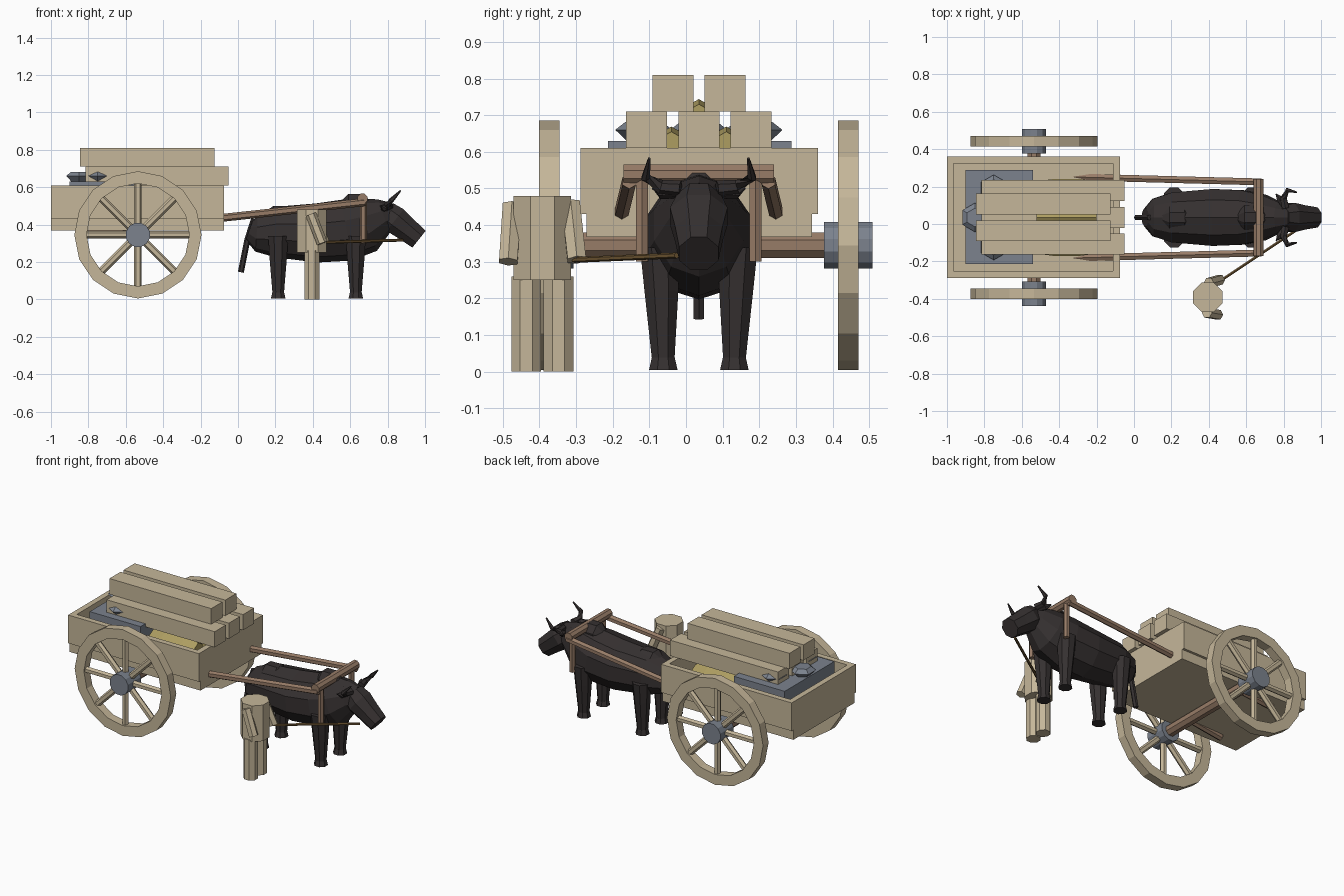
import bpy, bmesh, math
from mathutils import Vector

if "Cube" in bpy.data.objects:
    bpy.data.objects.remove(bpy.data.objects["Cube"], do_unlink=True)

CY = 0.035  # centre line of the cart and ox


def material(name, rgb):
    m = bpy.data.materials.new(name)
    m.use_nodes = True
    m.diffuse_color = (*rgb, 1)
    bsdf = next(n for n in m.node_tree.nodes if n.type == 'BSDF_PRINCIPLED')
    bsdf.inputs["Base Color"].default_value = (*rgb, 1)
    return m


PALE = material("pale_wood", (0.56, 0.47, 0.32))
BROWN = material("brown_wood", (0.31, 0.2, 0.135))
GREY = material("grey_metal", (0.2, 0.225, 0.27))
YELLOW = material("straw_yellow", (0.42, 0.34, 0.12))
HIDE = material("dark_hide", (0.036, 0.03, 0.03))
ROPE = material("rope_brown", (0.17, 0.1, 0.035))


def finish(name, bm, mat):
    bmesh.ops.recalc_face_normals(bm, faces=bm.faces)
    mesh = bpy.data.meshes.new(name)
    bm.to_mesh(mesh)
    bm.free()
    mesh.materials.append(mat)
    ob = bpy.data.objects.new(name, mesh)
    bpy.context.collection.objects.link(ob)
    return ob


def box(name, x, y, z, mat):
    """Box from (low, high) pairs."""
    bm = bmesh.new()
    bmesh.ops.create_cube(bm, size=1)
    for v in bm.verts:
        v.co = [(a + b) / 2 + c * (b - a) for (a, b), c in zip((x, y, z), v.co)]
    return finish(name, bm, mat)


def loft(name, points, radii, mat, sides=8, turn=0.5):
    """Closed tube through points; a radius is a number or (side, up)."""
    bm = bmesh.new()
    pts = [Vector(p) for p in points]
    rings = []
    for i, p in enumerate(pts):
        d = (pts[min(i + 1, len(pts) - 1)] - pts[max(i - 1, 0)]).normalized()
        ref = Vector((1, 0, 0)) if abs(d.y) > 0.8 else Vector((0, 1, 0))
        side = (ref - d * ref.dot(d)).normalized()
        up = d.cross(side)
        r = radii[i] if isinstance(radii, list) else radii
        ru, rv = r if isinstance(r, tuple) else (r, r)
        angles = [math.tau * (k + turn) / sides for k in range(sides)]
        rings.append([bm.verts.new(p + side * ru * math.cos(a) + up * rv * math.sin(a))
                      for a in angles])
    for a, b in zip(rings, rings[1:]):
        for k in range(sides):
            n = (k + 1) % sides
            bm.faces.new((a[k], a[n], b[n], b[k]))
    bm.faces.new(rings[0])
    bm.faces.new(rings[-1])
    return finish(name, bm, mat)


def wheel_rim(name, x, y, z, outer, inner, half, mat, n=16):
    bm = bmesh.new()
    loops = []
    for k in range(n):
        a = math.tau * k / n
        loops.append([bm.verts.new((x + r * math.cos(a), y + w, z + r * math.sin(a)))
                      for r, w in ((outer, -half), (outer, half), (inner, half), (inner, -half))])
    for k in range(n):
        a, b = loops[k], loops[(k + 1) % n]
        for j in range(4):
            m = (j + 1) % 4
            bm.faces.new((a[j], a[m], b[m], b[j]))
    return finish(name, bm, mat)


# Cart body: bed and four walls
X0, X1, Y0, Y1, T = -1.0, -0.075, -0.288, 0.36, 0.036
box("cart_bed", (X0, X1), (Y0 + 0.016, Y1 - 0.016), (0.368, 0.43), PALE)
WALL = (0.43, 0.61)
box("right_wall", (X0, X1), (Y0, Y0 + T), WALL, PALE)
box("left_wall", (X0, X1), (Y1 - T, Y1), WALL, PALE)
box("rear_wall", (X0, X0 + T), (Y0 + T, Y1 - T), WALL, PALE)
box("front_wall", (X1 - T, X1), (Y0 + T, Y1 - T), WALL, PALE)

# Wheels with spokes and hubs, joined by the axle
WX, WZ = -0.535, 0.345
loft("axle", [(WX, CY - 0.36, WZ), (WX, CY + 0.36, WZ)], 0.037, BROWN)
for side, s in (("left", 1), ("right", -1)):
    wy = CY + s * 0.408
    wheel_rim(side + "_wheel_rim", WX, wy, WZ, 0.34, 0.275, 0.028, PALE)
    loft(side + "_wheel_hub", [(WX, wy - 0.066, WZ), (WX, wy + 0.066, WZ)], 0.066, GREY, 12)
    for k in range(8):
        a = math.tau * k / 8
        c, d = math.cos(a), math.sin(a)
        loft(side + "_spoke", [(WX + r * c, wy, WZ + r * d) for r in (0.05, 0.285)],
             0.02, PALE, 6)

# Long beams stacked on the cart
for y in (-0.108, CY, 0.178):
    box("lower_beam", (-0.815, -0.05), (y - 0.056, y + 0.056), (0.61, 0.71), PALE)
for y in (-0.036, 0.106):
    box("upper_beam", (-0.845, -0.125), (y - 0.056, y + 0.056), (0.71, 0.81), PALE)

# Metal crate with three flared pots
box("metal_crate", (-0.9, -0.54), (-0.213, 0.288), (0.43, 0.63), GREY)
for x, y in ((-0.85, CY), (-0.75, CY + 0.15), (-0.75, CY - 0.15)):
    loft("metal_pot", [(x, y, z) for z in (0.628, 0.66, 0.682)], [0.045, 0.078, 0.05],
         GREY, 6, 0)

# Pyramid of yellow bundles
for row, count in enumerate((3, 2, 1)):
    for k in range(count):
        y, z = CY + (k - (count - 1) / 2) * 0.15, 0.53 + row * 0.075
        loft("yellow_bundle", [(x, y, z) for x in (-0.52, -0.43, -0.29, -0.2)],
             [0.05, 0.064, 0.064, 0.05], YELLOW, 6)

# Shafts, yoke and yoke pegs
for s in (1, -1):
    loft("shaft", [(-0.82, CY + s * 0.23, 0.355), (0.68, CY + s * 0.19, 0.52)], 0.021, BROWN, 6)
    loft("yoke_peg", [(0.67, CY + s * 0.155, 0.3), (0.67, CY + s * 0.155, 0.53)], 0.019, BROWN, 6)
loft("yoke", [(0.665, CY - 0.205, 0.538), (0.665, CY + 0.205, 0.538)], 0.029, BROWN, 8)

# Ox body, shoulder and rump humps
body = [(0.06, 0.37, 0.05, 0.055), (0.1, 0.355, 0.105, 0.1), (0.2, 0.36, 0.14, 0.135),
        (0.42, 0.355, 0.16, 0.158), (0.58, 0.37, 0.153, 0.165), (0.69, 0.4, 0.128, 0.15),
        (0.78, 0.445, 0.085, 0.095), (0.83, 0.45, 0.06, 0.065)]
loft("ox_body", [(x, CY, z) for x, z, w, h in body], [(w, h) for x, z, w, h in body], HIDE, 10)
for x, z, h in ((0.23, 0.445, 0.06), (0.63, 0.495, 0.075)):
    loft("ox_hump", [(x + d, CY, z) for d in (-0.09, -0.04, 0.04, 0.08)],
         [(0.02, 0.02), (0.07, h), (0.07, h), (0.03, 0.03)], HIDE)

# Ox head
loft("ox_head", [(0.79, CY, 0.463), (0.84, CY, 0.424), (0.9, CY, 0.376), (0.968, CY, 0.322)],
     [(0.065, 0.07), (0.085, 0.08), (0.07, 0.07), (0.058, 0.062)], HIDE)

# Horns, ears and legs on both sides
for s in (1, -1):
    loft("ox_horn", [(0.81, CY + s * 0.05, 0.5), (0.8, CY + s * 0.105, 0.505),
                     (0.82, CY + s * 0.145, 0.53), (0.87, CY + s * 0.135, 0.582)],
         [0.022, 0.019, 0.014, 0.004], HIDE, 6)
    loft("ox_ear", [(0.8, CY + s * 0.06, 0.485), (0.78, CY + s * 0.1, 0.49),
                    (0.76, CY + s * 0.125, 0.5)], [0.012, 0.02, 0.004], HIDE, 6)
    for x in (0.215, 0.63):
        y = CY + s * 0.097
        loft("ox_leg", [(x, y + s * 0.01, 0.34), (x, y + s * 0.005, 0.22), (x, y, 0.03)],
             [0.058, 0.05, 0.033], HIDE)
        loft("ox_hoof", [(x, y, 0.005), (x, y, 0.038)], [0.042, 0.034], HIDE)
loft("ox_tail", [(0.085, CY, 0.43), (0.05, CY, 0.32), (0.015, CY, 0.145)],
     [0.015, 0.016, 0.016], HIDE, 6)

# Driver: torso, legs and arms
MX, MY = 0.395, -0.392
loft("driver_torso", [(MX, MY, 0.25), (MX, MY, 0.48)], 0.085, PALE, 8)
for s in (1, -1):
    loft("driver_leg", [(MX, MY + s * 0.044, 0.0), (MX, MY + s * 0.044, 0.26)], 0.044, PALE)
loft("driver_right_arm", [(0.39, -0.475, 0.455), (0.45, -0.485, 0.3)], 0.029, PALE, 6)
loft("driver_left_arm", [(0.4, -0.315, 0.46), (0.46, -0.298, 0.305)], 0.029, PALE, 6)

# Lead rope from hand to muzzle
loft("lead_rope", [(0.46, -0.305, 0.305), (0.88, CY - 0.06, 0.317)], 0.008, ROPE, 6)
